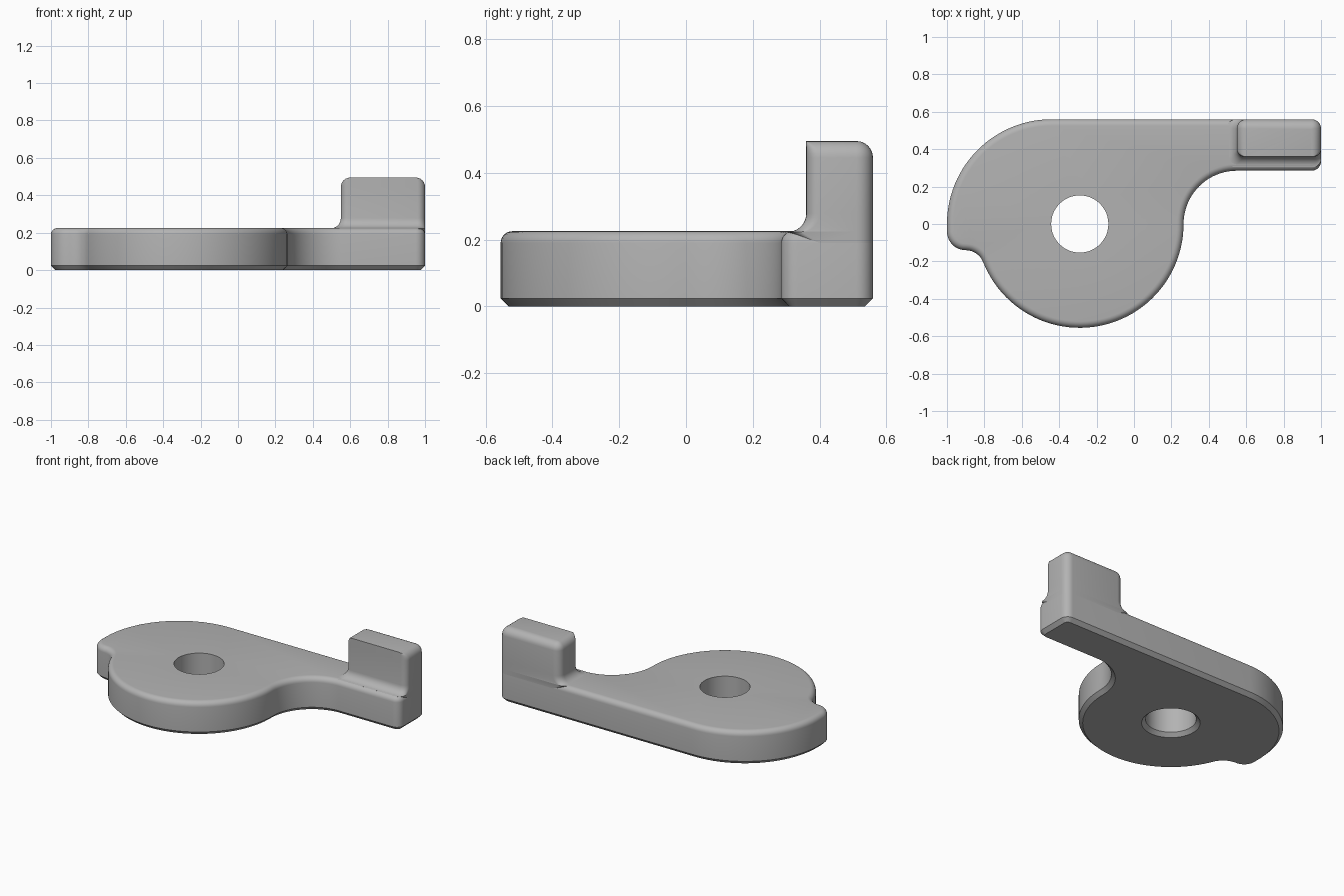
import bpy, bmesh
from math import sin, cos, pi, radians

cube = bpy.data.objects.get("Cube")
if cube:
    bpy.data.objects.remove(cube, do_unlink=True)

grey = bpy.data.materials.new("plain grey")
grey.use_nodes = True
grey.diffuse_color = (0.45, 0.45, 0.45, 1)
grey.node_tree.nodes["Principled BSDF"].inputs["Base Color"].default_value = (0.45, 0.45, 0.45, 1)


def arc(cx, cy, r, start, end, steps):
    angles = [radians(start + (end - start) * i / steps) for i in range(steps + 1)]
    return [(cx + r * cos(a), cy + r * sin(a)) for a in angles]


def add_ring(bm, points, z):
    return [bm.verts.new((x, y, z)) for x, y in points]


def skin(bm, rings):
    for low, high in zip(rings, rings[1:]):
        for i in range(len(low)):
            j = (i + 1) % len(low)
            bm.faces.new((low[i], low[j], high[j], high[i]))


def loop_edges(bm, ring):
    n = len(ring)
    return [bm.edges.get((ring[i], ring[(i + 1) % n])) for i in range(n)]


def finish(bm, name):
    bmesh.ops.remove_doubles(bm, verts=bm.verts, dist=0.0002)
    bmesh.ops.recalc_face_normals(bm, faces=bm.faces)
    mesh = bpy.data.meshes.new(name)
    bm.to_mesh(mesh)
    bm.free()
    obj = bpy.data.objects.new(name, mesh)
    bpy.context.collection.objects.link(obj)
    mesh.materials.append(grey)
    bpy.ops.object.select_all(action='DESELECT')
    obj.select_set(True)
    bpy.context.view_layer.objects.active = obj
    bpy.ops.object.shade_smooth_by_angle(angle=radians(32))
    return obj


# Lever plate: outline of tangent arcs, inset by d
def plate_outline(d):
    pts = []
    for cx, cy, r, side, start, end, steps in (
            (0.95, 0.335, 0.05, -1, -90, 0, 6),      # arm tip
            (0.95, 0.51, 0.05, -1, 0, 90, 6),
            (-0.44, 0, 0.56, -1, 90, 180, 28),       # cam side
            (-0.9, -0.04, 0.1, -1, 180, 270, 10),    # stop nose
            (-0.9, -0.24, 0.1, 1, 90, 21.5, 8),
            (-0.29, 0, 0.555, -1, 201.5, 360, 48),   # round hub
            (0.55, 0, 0.285, 1, 180, 90, 20)):       # inner sweep
        part = arc(cx, cy, r + side * d, start, end, steps)
        # neighbouring arcs share their end point
        if pts and abs(part[0][0] - pts[-1][0]) + abs(part[0][1] - pts[-1][1]) < 0.004:
            part = part[1:]
        pts += part
    return pts


thick, rim, chamfer = 0.225, 0.035, 0.024
bm = bmesh.new()
levels = [(0, chamfer), (chamfer, 0)]
for k in range(7):
    a = k / 6 * pi / 2
    levels.append((thick - rim + rim * sin(a), rim * (1 - cos(a))))
outer = [add_ring(bm, plate_outline(d), z) for z, d in levels]
skin(bm, outer)

# Pivot hole, chamfered underneath
hole = [add_ring(bm, arc(-0.29, 0, r, 0, 360, 48)[:-1], z)
        for z, r in ((0, 0.153 + chamfer), (chamfer, 0.153), (thick, 0.153))]
skin(bm, hole)
for i in (0, -1):
    bmesh.ops.triangle_fill(bm, use_beauty=True,
                            edges=loop_edges(bm, outer[i]) + loop_edges(bm, hole[i]))
finish(bm, "lever_plate")


# Upright tab: rounded rectangle with its own inset on each side
def tab_outline(left, right, front, back, r_front, r_back):
    x0, x1, y0, y1 = 0.55 + left, 1 - right, 0.36 + front, 0.56 - back
    f, b = r_front, r_back
    return (arc(x1 - f, y0 + f, f, -90, 0, 6) + arc(x1 - b, y1 - b, b, 0, 90, 6)
            + arc(x0 + b, y1 - b, b, 90, 180, 6) + arc(x0 + f, y0 + f, f, 180, 270, 6))


height, edge, flare = 0.495, 0.05, 0.055
bm = bmesh.new()
rings = [add_ring(bm, tab_outline(0, 0, 0, 0, 0.04, 0.05), thick - rim)]
# Concave foot blending into the plate
for k in range(8):
    a = k / 7 * pi / 2
    out = flare * (1 - sin(a))
    z = thick - 0.002 + flare * (1 - cos(a))
    rings.append(add_ring(bm, tab_outline(-out, 0, -out, 0, 0.04, 0.05), z))
# Rounded top on three sides, crisp along the front
for k in range(7):
    a = k / 6 * pi / 2
    d = edge * (1 - cos(a))
    ring = tab_outline(d, d, 0, d, max(0.04 - d, 0.003), max(0.05 - d, 0.003))
    rings.append(add_ring(bm, ring, height - edge + edge * sin(a)))
skin(bm, rings)
bm.faces.new(rings[0])
bm.faces.new(rings[-1])
finish(bm, "upright_tab")
